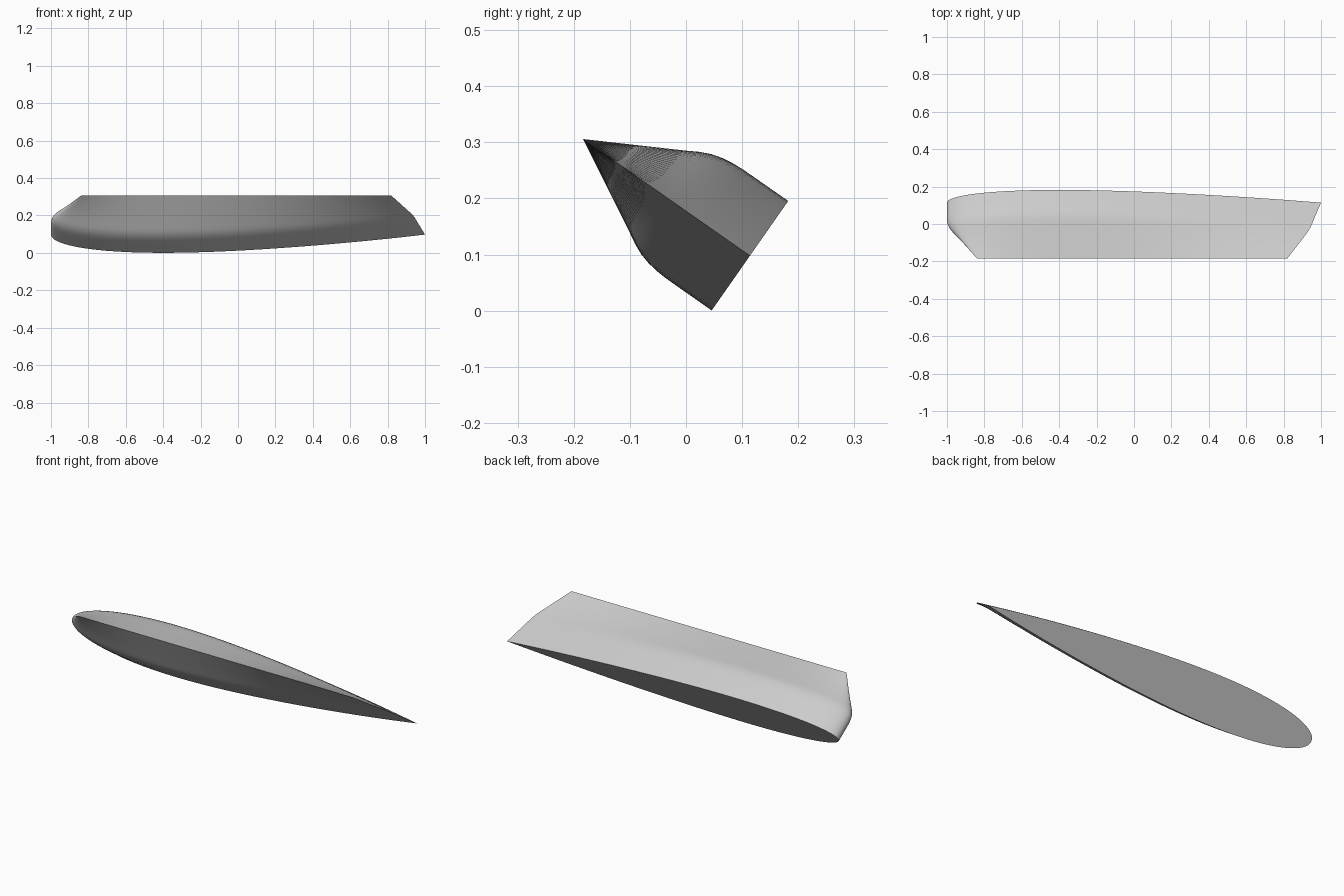
import bpy, bmesh, math
from mathutils import Vector

cube = bpy.data.objects.get("Cube")
if cube:
    bpy.data.objects.remove(cube, do_unlink=True)

# Single plain grey
grey = bpy.data.materials.new("plain grey")
grey.use_nodes = True
colour = (0.6, 0.6, 0.6, 1)
grey.diffuse_color = colour
grey.node_tree.nodes["Principled BSDF"].inputs["Base Color"].default_value = colour

# Tilted frame: span runs from the root cap to the sharp tip
ROOT = Vector((0, 0.114, 0.098))
SPAN = Vector((0, -0.82, 0.573))
UP = Vector((0, 0.573, 0.82))
SIDES = 96

# Stations: span distance, leading edge x, trailing edge x, half thickness
STATIONS = [
    (0, -1, 1, 0.119), (0.06, -1, 0.979, 0.119), (0.10, -1, 0.965, 0.1188),
    (0.12, -0.999, 0.958, 0.1175), (0.14, -0.996, 0.951, 0.1145),
    (0.16, -0.988, 0.944, 0.109), (0.18, -0.976, 0.935, 0.1),
    (0.20, -0.961, 0.924, 0.0885), (0.28, -0.9, 0.873, 0.045),
    (0.363, -0.84, 0.82, 0),
]


def thickness(t):
    """Symmetric aerofoil, round nose at 0, closed tail at 1, peak of 1."""
    return 10 * (0.2969 * math.sqrt(t) - 0.126 * t - 0.3516 * t**2
                 + 0.2843 * t**3 - 0.1036 * t**4)


def section(bm, s, nose, tail, half):
    ring = []
    for i in range(SIDES):
        a = 2 * math.pi * i / SIDES
        t = (1 + math.cos(a)) / 2
        h = 0 if i in (0, SIDES // 2) else math.copysign(half * thickness(t), math.sin(a))
        x = Vector((nose + (tail - nose) * t, 0, 0))
        ring.append(bm.verts.new(ROOT + SPAN * s + UP * h + x))
    return ring


# Loft the sections and close the root
bm = bmesh.new()
rings = [section(bm, *st) for st in STATIONS]
for a, b in zip(rings, rings[1:]):
    for i in range(SIDES):
        j = (i + 1) % SIDES
        bm.faces.new((a[i], a[j], b[j], b[i])).smooth = True
bm.faces.new(rings[0])

# Crisp tail edge
for a, b in zip(rings, rings[1:]):
    bm.edges.get((a[0], b[0])).smooth = False

# Pinch the tip into one line, with crisp tip and cap edges
bmesh.ops.remove_doubles(bm, verts=rings[-1], dist=1e-6)
bmesh.ops.recalc_face_normals(bm, faces=bm.faces)
for e in bm.edges:
    if len(e.link_faces) == 2 and e.calc_face_angle(0) > math.radians(40):
        e.smooth = False

mesh = bpy.data.meshes.new("wing_section")
bm.to_mesh(mesh)
bm.free()
mesh.materials.append(grey)
wing = bpy.data.objects.new("wing_section", mesh)
bpy.context.collection.objects.link(wing)
